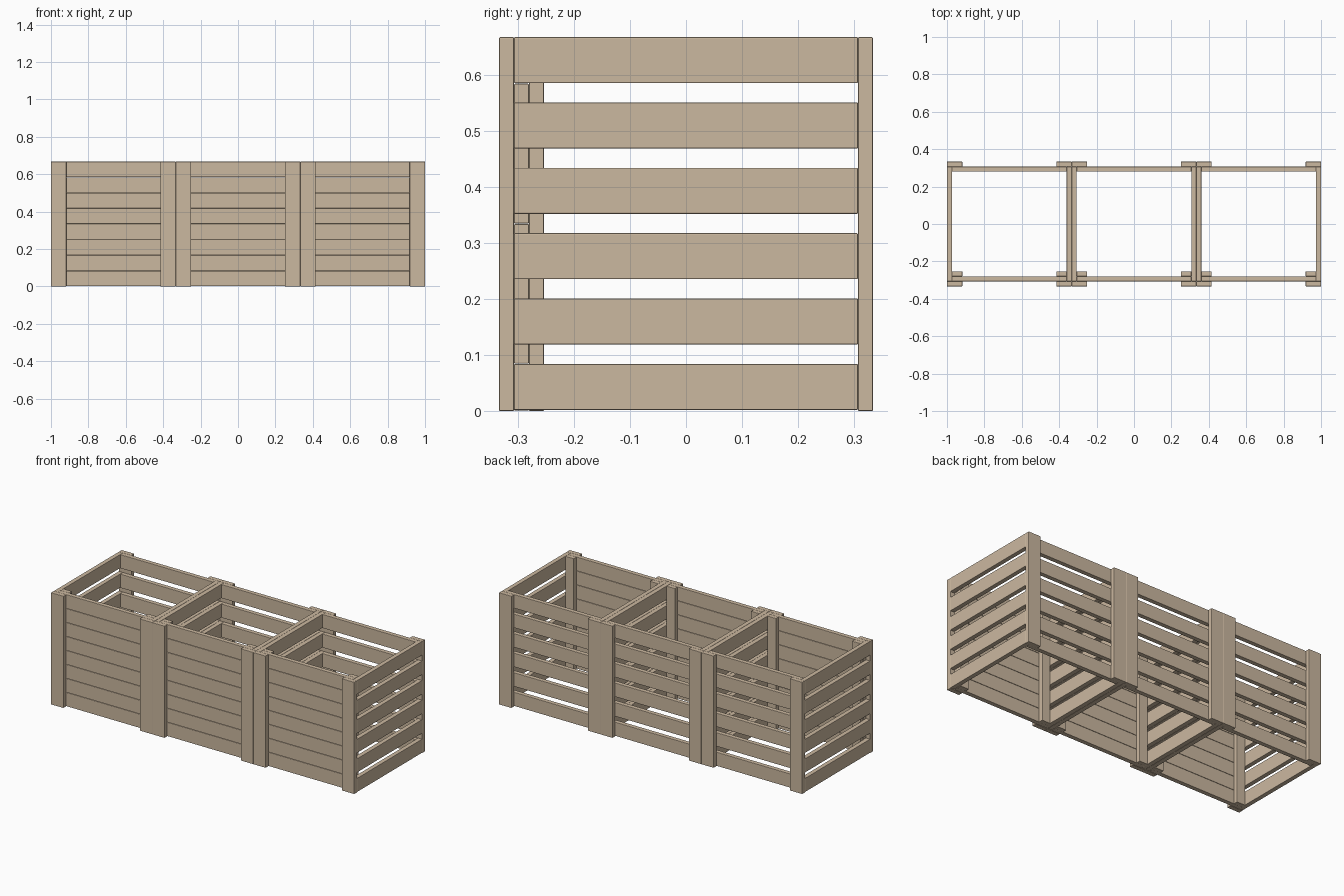
import bpy, bmesh
from mathutils import Matrix, Vector

if "Cube" in bpy.data.objects:
    bpy.data.objects.remove(bpy.data.objects["Cube"])

S = 2 / 3          # bin size in every direction
H = S / 2          # half bin
T = 0.0267         # board thickness
W = 0.082          # board width
SLATS, PLANKS = 6, 8

wood = bpy.data.materials.new("wood")
wood.diffuse_color = (0.60, 0.48, 0.35, 1)
wood.use_nodes = True
wood.node_tree.nodes["Principled BSDF"].inputs["Base Color"].default_value = wood.diffuse_color


def board(name, x, y, z):
    """Softly bevelled board spanning the (min, max) ranges x, y, z."""
    lo, hi = (Vector(v) for v in zip(x, y, z))
    bm = bmesh.new()
    bmesh.ops.create_cube(bm, size=1, matrix=Matrix.Translation((lo + hi) / 2)
                          @ Matrix.Diagonal((*(hi - lo), 1)))
    bmesh.ops.bevel(bm, geom=bm.edges[:], offset=0.002, segments=2,
                    profile=0.5, affect='EDGES')
    mesh = bpy.data.meshes.new(name)
    bm.to_mesh(mesh)
    bm.free()
    mesh.materials.append(wood)
    ob = bpy.data.objects.new(name, mesh)
    bpy.context.collection.objects.link(ob)


def span(cx, side, inner, outer):
    """x range between two distances from the bin centre, on one side."""
    return sorted((cx + side * inner, cx + side * outer))


for label, cx in (("left", -S), ("middle", 0), ("right", S)):
    inside = (cx - H + T, cx + H - T)
    for side, sname in ((-1, "left"), (1, "right")):
        tag = f"{label}_bin_{sname}"
        # Corner posts, outside front and back
        post_x = span(cx, side, H - W, H)
        board(tag + "_front_post", post_x, (-H, -H + T), (0, S))
        board(tag + "_back_post", post_x, (H - T, H), (0, S))
        # Narrow batten behind the front planks
        board(tag + "_inner_batten", span(cx, side, H - W, H - T),
              (-H + 2 * T, -H + 3 * T), (0, S))
        # Spaced side slats
        for i in range(SLATS):
            z = 0.002 + i * (S - 0.002 - W) / (SLATS - 1)
            board(f"{tag}_side_slat_{i + 1}", span(cx, side, H - T, H),
                  (-H + T, H - T), (z, z + W))
    # Spaced back slats
    for i in range(SLATS):
        z = 0.002 + i * (S - 0.002 - W) / (SLATS - 1)
        board(f"{label}_bin_back_slat_{i + 1}", inside,
              (H - 2 * T, H - T), (z, z + W))
    # Closed front of eight planks
    pitch = S / PLANKS
    for i in range(PLANKS):
        board(f"{label}_bin_front_plank_{i + 1}", inside,
              (-H + T, -H + 2 * T), (i * pitch + 0.001, (i + 1) * pitch))
